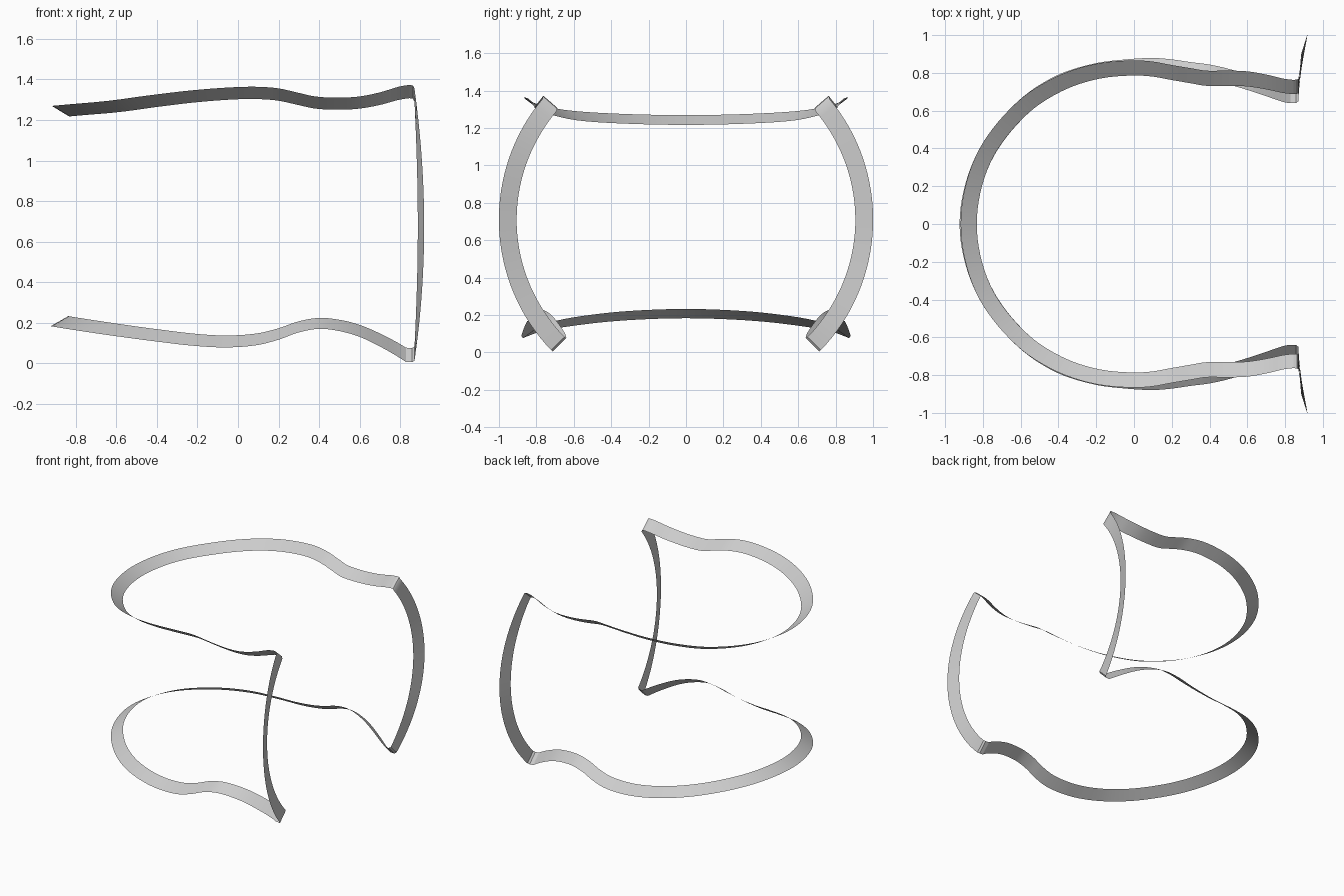
import bpy, bmesh, math
from mathutils import Vector

HUB = 0.71      # height of the axis that every cross-section points away from
WIDTH = 0.1
STEPS = 8

cube = bpy.data.objects.get("Cube")
if cube:
    bpy.data.objects.remove(cube, do_unlink=True)

grey = bpy.data.materials.new("plain grey")
grey.use_nodes = True
grey.diffuse_color = (0.6, 0.6, 0.6, 1)
grey.node_tree.nodes["Principled BSDF"].inputs["Base Color"].default_value = (0.6, 0.6, 0.6, 1)


def spline(points):
    """Smooth path through points, starting square to the mirror plane."""
    pts = [Vector(p) for p in points]
    first = pts[1] * 1
    first.y *= -1
    pts = [first] + pts + [pts[-1] * 2 - pts[-2]]
    path = []
    for a, b, c, d in zip(pts, pts[1:], pts[2:], pts[3:]):
        span = (c - b).length
        m1 = ((b - a).normalized() + (c - b).normalized()) * span / 2
        m2 = ((c - b).normalized() + (d - c).normalized()) * span / 2
        for i in range(STEPS):
            t = i / STEPS
            h = t * t * (3 - 2 * t)
            path.append(b * (1 - h) + c * h
                        + m1 * (t * (1 - t) ** 2) - m2 * (t * t * (1 - t)))
    path.append(pts[-2])
    return path


def ribbon(name, path, lean=None):
    """Flat strip along path, mirrored front to back."""
    bm = bmesh.new()
    rows = []
    for i, p in enumerate(path):
        out = Vector((min(p.x, 0), p.y, p.z - HUB)).normalized()
        if lean:
            out = (out + Vector((lean[i], 0, 0))).normalized()
        rows.append([bm.verts.new(p + out * WIDTH / 2 * s) for s in (1, -1)])
    for a, b in zip(rows, rows[1:]):
        bm.faces.new((a[0], a[1], b[1], b[0]))
    mesh = bpy.data.meshes.new(name)
    bm.to_mesh(mesh)
    bm.free()
    mesh.materials.append(grey)
    obj = bpy.data.objects.new(name, mesh)
    bpy.context.collection.objects.link(obj)
    mirror = obj.modifiers.new("mirror", "MIRROR")
    mirror.use_axis = (False, True, False)
    bpy.ops.object.select_all(action="DESELECT")
    obj.select_set(True)
    bpy.context.view_layer.objects.active = obj
    bpy.ops.object.shade_smooth_by_angle(angle=math.radians(30))


# Upper band, from the middle of the loop to the fold
upper = spline([
    (-.875, 0, 1.243), (-.8, .34, 1.25), (-.6, .606, 1.268), (-.4, .74, 1.295),
    (-.2, .807, 1.318), (0, .826, 1.332), (.1, .82, 1.333), (.2, .802, 1.325),
    (.3, .785, 1.303), (.38, .772, 1.286), (.5, .772, 1.28), (.6, .768, 1.286),
    (.7, .752, 1.305), (.8, .73, 1.333), (.845, .725, 1.34)])
ribbon("upper_band", upper)

# Lower band
lower = spline([
    (-.88, 0, .208), (-.8, .34, .195), (-.6, .606, .165), (-.4, .745, .138),
    (-.2, .81, .115), (-.05, .83, .108), (.1, .838, .12), (.2, .83, .145),
    (.3, .815, .18), (.4, .802, .197), (.5, .78, .187), (.6, .75, .16),
    (.7, .715, .115), (.8, .68, .06), (.828, .675, .042)])
ribbon("lower_band", lower)

# Side strap: an arc between the two folds, leaning outward at mid height
COUNT = 32
start, end = math.radians(40), math.radians(-44)
strap, lean = [upper[-1], Vector((.862, .727, 1.337))], [0, 0]
for i in range(COUNT + 1):
    t = i / COUNT
    angle = start + (end - start) * t
    bulge = math.sin(math.pi * t)
    strap.append(Vector((.87 + .032 * bulge, .953 * math.cos(angle),
                         HUB + .953 * math.sin(angle))))
    lean.append(.33 * bulge)
strap += [Vector((.858, .676, .041)), lower[-1]]
lean += [0, 0]
ribbon("side_strap", strap, lean)
